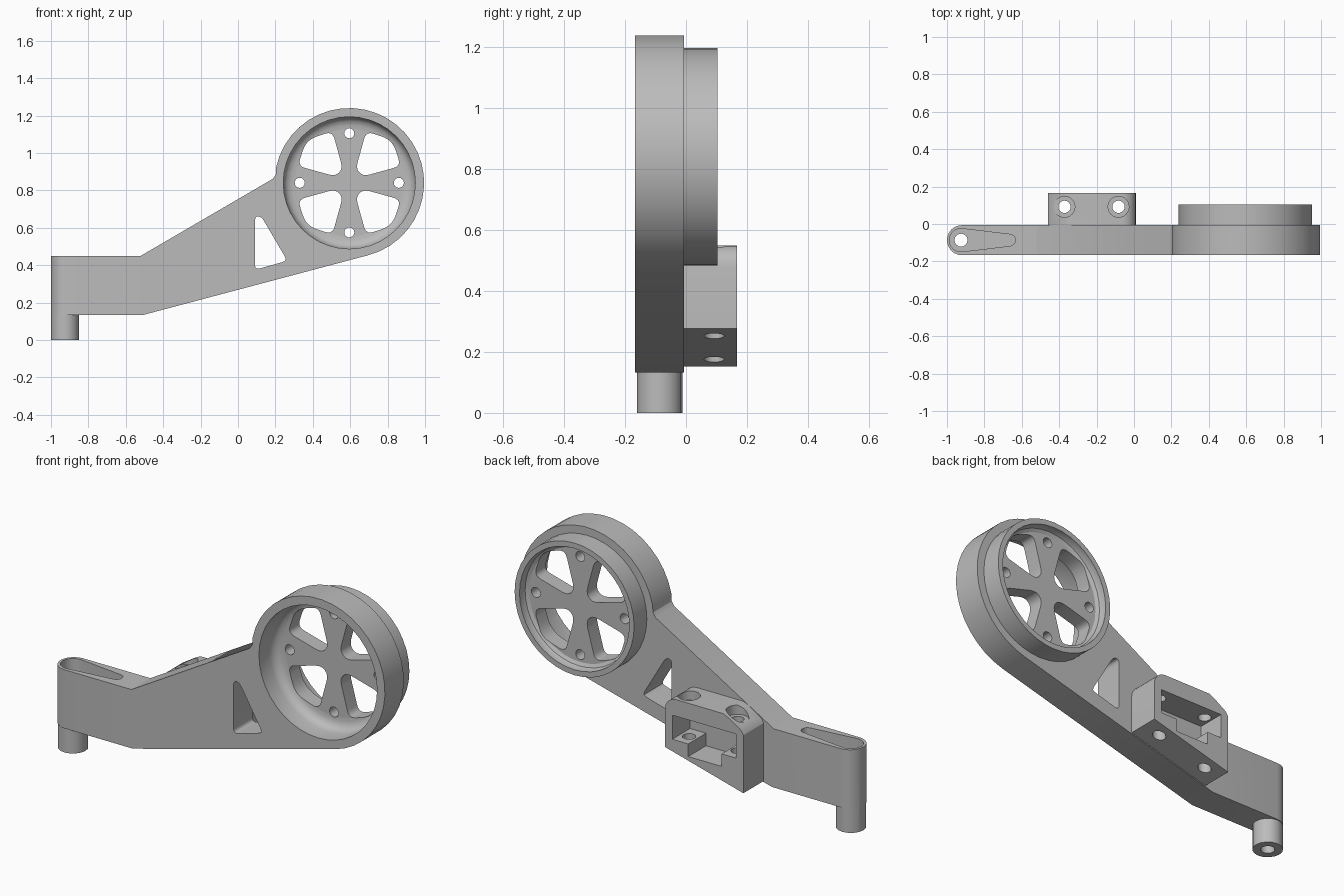
import bpy, bmesh
from math import cos, sin, radians, pi
from mathutils import Vector

cube = bpy.data.objects.get("Cube")
if cube:
    bpy.data.objects.remove(cube, do_unlink=True)

grey = bpy.data.materials.new("plain_grey")
grey.use_nodes = True
grey.diffuse_color = (0.5, 0.5, 0.5, 1)
grey.node_tree.nodes["Principled BSDF"].inputs["Base Color"].default_value = (0.5, 0.5, 0.5, 1)

HUB_X, HUB_Z = 0.595, 0.84          # hub centre
PLATE_Y, PLATE_R = -0.0865, 0.0805  # arm mid-plane and half thickness
POST_X = -0.925


def loft(name, rings):
    """Solid skinned through rings of equal point count, capped at both ends."""
    bm = bmesh.new()
    rows = [[bm.verts.new(p) for p in ring] for ring in rings]
    n = len(rows[0])
    for a, b in zip(rows, rows[1:]):
        for i in range(n):
            j = (i + 1) % n
            bm.faces.new((a[i], a[j], b[j], b[i]))
    bm.faces.new(rows[0])
    bm.faces.new(rows[-1])
    bmesh.ops.recalc_face_normals(bm, faces=bm.faces)
    mesh = bpy.data.meshes.new(name)
    bm.to_mesh(mesh)
    bm.free()
    mesh.materials.append(grey)
    obj = bpy.data.objects.new(name, mesh)
    bpy.context.collection.objects.link(obj)
    return obj


def place(pts, axis, h):
    return [Vector((a, h, b)) if axis == "Y" else Vector((a, b, h)) for a, b in pts]


def prism(name, pts, axis, lo, hi):
    return loft(name, [place(pts, axis, lo), place(pts, axis, hi)])


def circle(cx, cy, r, n=32):
    return [(cx + r * cos(2 * pi * i / n), cy + r * sin(2 * pi * i / n)) for i in range(n)]


def arc(cx, cy, r, start, end, n):
    angles = [radians(start + (end - start) * i / n) for i in range(n + 1)]
    return [(cx + r * cos(a), cy + r * sin(a)) for a in angles]


def rounded(pts, d, n=5):
    """Round every corner of a polygon, starting d away from the corner."""
    out = []
    pts = [Vector(p) for p in pts]
    for i, p in enumerate(pts):
        e, f = pts[i - 1] - p, pts[(i + 1) % len(pts)] - p
        a = p + e.normalized() * min(d, e.length * 0.45)
        b = p + f.normalized() * min(d, f.length * 0.45)
        for k in range(n + 1):
            t = k / n
            out.append(tuple(a * (1 - t) ** 2 + p * 2 * t * (1 - t) + b * t * t))
    return out


def hub_turning(name, profile, n=40):
    """Round solid about the hub axis from (radius, y) pairs."""
    return loft(name, [place(circle(HUB_X, HUB_Z, r, n), "Y", y) for r, y in profile])


def combine(body, other, operation):
    mod = body.modifiers.new("combine", "BOOLEAN")
    mod.operation, mod.solver, mod.object = operation, "EXACT", other
    bpy.context.view_layer.objects.active = body
    bpy.ops.object.modifier_apply(modifier=mod.name)
    bpy.data.objects.remove(other, do_unlink=True)


# Arm with the round hub flange in one outline, trimmed to a rounded end
outline = [(-1.1, 0.133), (-0.51, 0.133)]
outline += arc(HUB_X, HUB_Z, 0.4, -75.2, 168, 27)
outline += [(0.202, 0.885), (0.187, 0.862), (-0.52, 0.45), (-1.1, 0.45)]
arm = prism("mount_arm", outline, "Y", -0.3, 0.1)
plan = arc(-1 + PLATE_R, PLATE_Y, PLATE_R, 90, 270, 12)
plan += [(1.1, PLATE_Y - PLATE_R), (1.1, PLATE_Y + PLATE_R)]
combine(arm, prism("plan_trim", plan, "Z", -0.1, 1.4), "INTERSECT")

# Added solids: rear drum, clamp block, pivot post
combine(arm, hub_turning("rear_drum", [(0.357, -0.02), (0.357, 0.103)]), "UNION")
block = [(-0.46, 0.152), (0.01, 0.277)]
block += arc(-0.06, 0.48, 0.07, 0, 90, 6)
block += [(-0.34, 0.55), (-0.37, 0.536), (-0.445, 0.489), (-0.46, 0.465)]
combine(arm, prism("clamp_block", block, "Y", -0.02, 0.167), "UNION")
combine(arm, prism("pivot_post", circle(POST_X, PLATE_Y, 0.075, 16), "Z", 0, 0.2), "UNION")

# Hub: deep front cup and shallow rear recess, both with rounded floors
cups = [
    hub_turning("front_cup", [(0.353, -0.2), (0.353, -0.08), (0.346, -0.055),
                              (0.33, -0.038), (0.305, -0.03)]),
    hub_turning("rear_recess", [(0.328, 0.2), (0.328, 0.08), (0.322, 0.063), (0.305, 0.053)]),
]
# Web openings and screw holes, repeated every quarter turn
window = rounded([(0.035, 0.075), (0.09, 0.275), (0.2, 0.24),
                  (0.24, 0.2), (0.275, 0.09), (0.075, 0.035)], 0.04)
for q in range(4):
    c, s = cos(q * pi / 2), sin(q * pi / 2)
    turned = [(HUB_X + x * c - z * s, HUB_Z + x * s + z * c) for x, z in window]
    cups.append(prism("web_window", turned, "Y", -0.3, 0.3))
    screw = circle(HUB_X + 0.265 * c, HUB_Z + 0.265 * s, 0.027, 16)
    cups.append(prism("web_screw_hole", screw, "Y", -0.3, 0.3))

# Triangular lightening hole in the arm
triangle = rounded([(0.09, 0.375), (0.09, 0.66), (0.125, 0.66), (0.26, 0.43), (0.245, 0.418)], 0.03)
cups.append(prism("arm_window", triangle, "Y", -0.4, 0.3))

# Tapered pocket in the arm end, and the bore through the post
pocket = arc(POST_X, PLATE_Y, 0.062, 85, 275, 12) + arc(-0.665, PLATE_Y, 0.031, -85, 85, 8)
cups.append(prism("end_pocket", pocket, "Z", 0.2, 0.6))
cups.append(prism("post_bore", circle(POST_X, PLATE_Y, 0.035, 16), "Z", -0.1, 0.4))

# Clamp block: stepped cavity open to the rear, two counterbored bolt holes
cavity = [(-0.415, 0.33), (-0.33, 0.33), (-0.33, 0.262), (-0.13, 0.262),
          (-0.13, 0.33), (-0.035, 0.33), (-0.035, 0.46), (-0.415, 0.46)]
cups.append(prism("clamp_cavity", cavity, "Y", 0.015, 0.3))
for x in (-0.372, -0.083):
    cups.append(prism("bolt_hole", circle(x, 0.092, 0.033, 20), "Z", 0.05, 0.7))
    cups.append(prism("bolt_counterbore", circle(x, 0.092, 0.056, 24), "Z", 0.5, 0.7))

for cutter in cups:
    combine(arm, cutter, "DIFFERENCE")

# Smooth curved walls, keep crisp edges
bpy.ops.object.select_all(action="DESELECT")
arm.select_set(True)
bpy.context.view_layer.objects.active = arm
bpy.ops.object.shade_smooth_by_angle(angle=radians(30))
